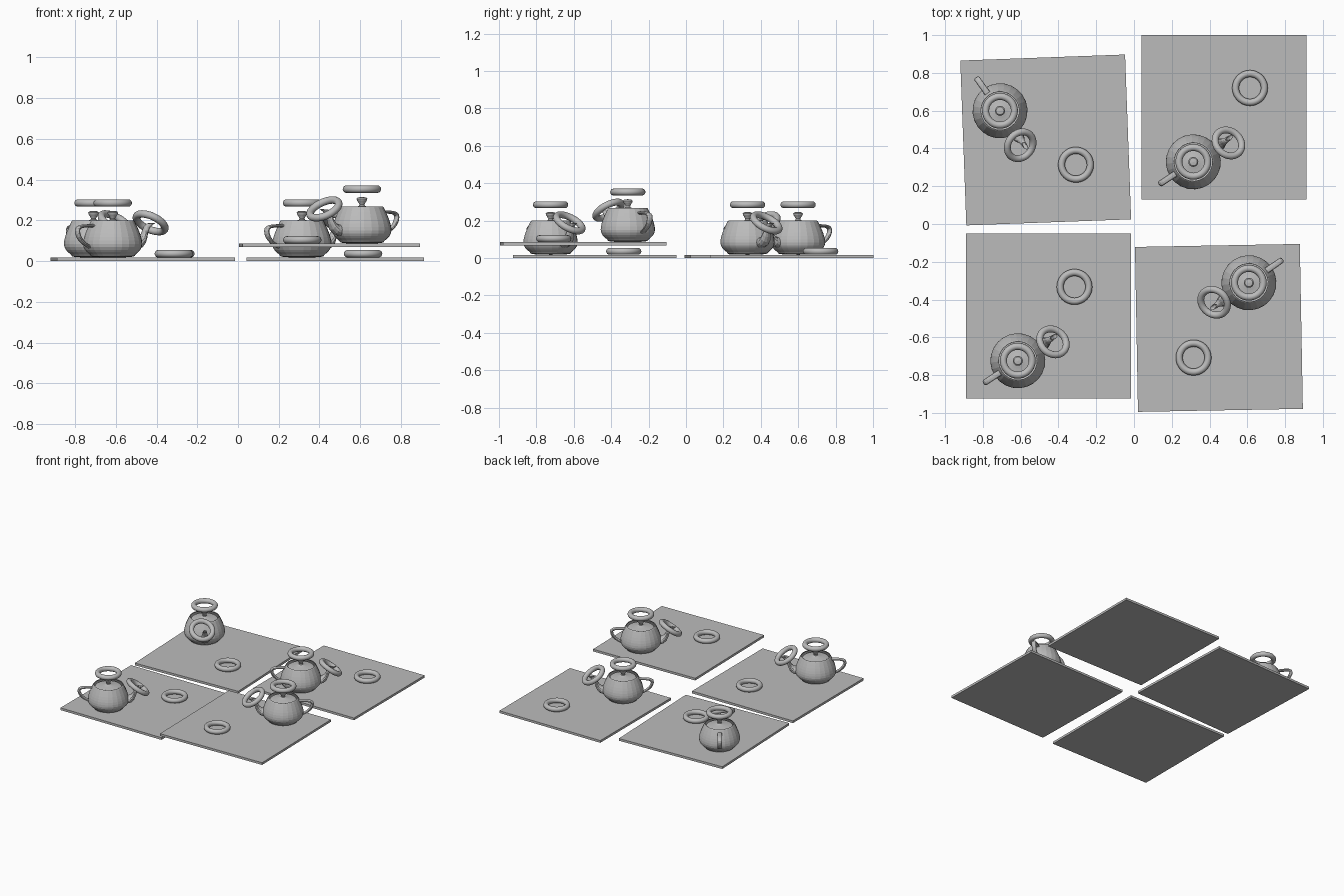
import bpy, bmesh, math
from mathutils import Matrix, Vector

if "Cube" in bpy.data.objects:
    bpy.data.objects.remove(bpy.data.objects["Cube"])

S = 0.0728          # teapot unit size
T = 0.0175          # tile thickness
N = 6               # steps per curve piece

gray = bpy.data.materials.new("plain_gray")
gray.diffuse_color = (0.5, 0.5, 0.5, 1)
gray.use_nodes = True
gray.node_tree.nodes["Principled BSDF"].inputs["Base Color"].default_value = gray.diffuse_color


def bezier(p, t):
    u = 1 - t
    return (Vector(p[0]) * u**3 + Vector(p[1]) * 3 * u * u * t
            + Vector(p[2]) * 3 * u * t * t + Vector(p[3]) * t**3)


def chain(pieces, n=N):
    """Sample joined cubic curves without repeating the joints."""
    pts = [Vector(pieces[0][0])]
    for p in pieces:
        pts += [bezier(p, i / n) for i in range(1, n + 1)]
    return pts


def finish(bm, name):
    bmesh.ops.remove_doubles(bm, verts=bm.verts, dist=1e-5)
    bmesh.ops.recalc_face_normals(bm, faces=bm.faces)
    me = bpy.data.meshes.new(name)
    bm.to_mesh(me)
    bm.free()
    me.materials.append(gray)
    return me


def skin(rings, name):
    """Join closed rings of points into a tube."""
    bm = bmesh.new()
    rows = [[bm.verts.new(Vector(p) * S) for p in r] for r in rings]
    for a, b in zip(rows, rows[1:]):
        for i in range(len(a)):
            j = (i + 1) % len(a)
            bm.faces.new((a[i], a[j], b[j], b[i]))
    bmesh.ops.dissolve_degenerate(bm, dist=1e-6, edges=bm.edges)
    return finish(bm, name)


def lathe(pieces, name, sides=24):
    rings = []
    for r, z in chain(pieces):
        rings.append([(r * math.cos(a), r * math.sin(a), z)
                      for a in (2 * math.pi * i / sides for i in range(sides))])
    return skin(rings, name)


def flat_tube(pieces, name):
    """Each control triple is (inner x, inner z, outer x, outer z, half width)."""
    rings = []
    for ix, iz, ox, oz, w in chain(pieces):
        half = chain([[(ix, 0, iz), (ix, w, iz), (ox, w, oz), (ox, 0, oz)]])
        other = [Vector((p.x, -p.y, p.z)) for p in half[-2:0:-1]]
        rings.append(half + other)
    return skin(rings, name)


def torus(name, R=0.076, r=0.0183, n=48, m=16):
    rings = []
    for i in range(n + 1):
        a = 2 * math.pi * i / n
        rings.append([((R + r * math.cos(b)) * math.cos(a) / S,
                       (R + r * math.cos(b)) * math.sin(a) / S,
                       r * math.sin(b) / S)
                      for b in (2 * math.pi * k / m for k in range(m))])
    me = skin(rings, name)
    me.shade_smooth()
    return me


# teapot parts
body = lathe([
    [(1.4, 2.4), (1.3375, 2.53125), (1.4375, 2.53125), (1.5, 2.4)],
    [(1.5, 2.4), (1.75, 1.875), (2, 1.35), (2, 0.9)],
    [(2, 0.9), (2, 0.45), (1.5, 0.225), (1.5, 0.15)],
    [(1.5, 0.15), (1.5, 0.075), (1.425, 0), (0, 0)]], "teapot_body")
lid = lathe([
    [(0, 3.15), (0.8, 3.15), (0, 2.7), (0.2, 2.55)],
    [(0.2, 2.55), (0.4, 2.4), (1.3, 2.4), (1.3, 2.25)]], "teapot_lid")
handle = flat_tube([
    [(-1.6, 2.025, -1.5, 2.25, .3), (-2.3, 2.025, -2.5, 2.25, .3),
     (-2.7, 2.025, -3, 2.25, .3), (-2.7, 1.8, -3, 1.8, .3)],
    [(-2.7, 1.8, -3, 1.8, .3), (-2.7, 1.575, -3, 1.35, .3),
     (-2.5, 1.125, -2.65, 0.9375, .3), (-2, 0.9, -1.9, 0.6, .3)]],
    "teapot_handle")
spout = flat_tube([
    [(1.7, 1.275, 1.7, 0.45, .66), (2.6, 1.275, 3.1, 0.675, .66),
     (2.3, 1.95, 2.4, 1.875, .25), (2.7, 2.25, 3.3, 2.25, .25)],
    [(2.7, 2.25, 3.3, 2.25, .25), (2.8, 2.325, 3.525, 2.34375, .25),
     (2.9, 2.325, 3.45, 2.3625, .15), (2.8, 2.25, 3.2, 2.25, .15)]],
    "teapot_spout")
ring = torus("ring")

# square floor tile
bm = bmesh.new()
bmesh.ops.create_cube(bm, size=1, matrix=Matrix.Translation((0, 0, T / 2))
                      @ Matrix.Diagonal((0.873, 0.873, T, 1)))
tile = finish(bm, "tile")

# layout of one tile
pot = Matrix.Translation((-0.163, -0.236, T)) @ Matrix.Rotation(math.radians(33.5), 4, 'Z')
tilt = Vector((0.38, 0.43, 0.82)).to_track_quat('Z', 'Y').to_matrix().to_4x4()
layout = [
    ("tile", tile, Matrix()),
    ("teapot_body", body, pot),
    ("teapot_lid", lid, pot),
    ("teapot_handle", handle, pot),
    ("teapot_spout", spout, pot),
    ("lid_ring", ring, Matrix.Translation((-0.163, -0.236, 0.285))),
    ("floor_ring", ring, Matrix.Translation((0.137, 0.155, T + 0.0185))),
    ("spout_ring", ring, Matrix.Translation((0.023, -0.136, 0.188)) @ tilt),
]

# four copies: x, y, z, turn in degrees
spots = {
    "back_left": (-0.4675, 0.445, 0, -87.9),
    "back_right": (0.477, 0.565, 0, 0),
    "front_left": (-0.452, -0.488, 0, 0),
    "front_right": (0.4495, -0.55, 0.068, 181.05),
}
for spot, (x, y, z, turn) in spots.items():
    place = Matrix.Translation((x, y, z)) @ Matrix.Rotation(math.radians(turn), 4, 'Z')
    for name, mesh, m in layout:
        ob = bpy.data.objects.new(f"{spot}_{name}", mesh)
        ob.matrix_world = place @ m
        bpy.context.collection.objects.link(ob)
